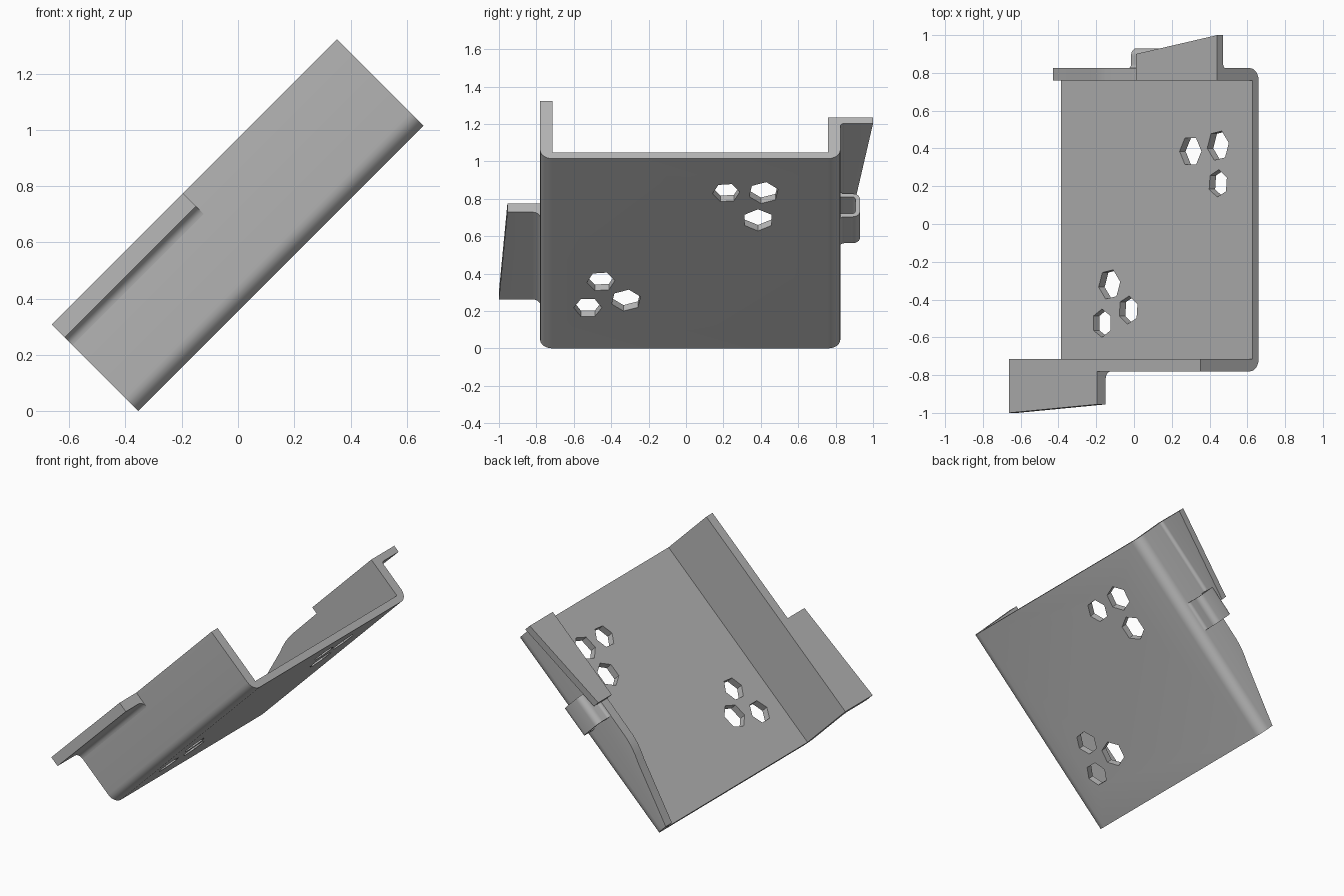
import bpy
import bmesh
from math import cos, sin, radians, pi
from mathutils import Matrix

default = bpy.data.objects.get("Cube")
if default:
    bpy.data.objects.remove(default)

# The bracket is built flat (x along, y across, z up), then tilted 45 degrees
TILT = Matrix.Translation((-0.355, 0, 0)) @ Matrix.Rotation(radians(-45), 4, 'Y')
LENGTH = 1.435
PLATE, WALL = 0.045, 0.065
FRONT, BACK = -0.78, 0.825
FRONT_TOP, BACK_TOP = 0.435, 0.31

grey = bpy.data.materials.new("metal grey")
grey.use_nodes = True
colour = (0.47, 0.47, 0.47, 1)
grey.diffuse_color = colour
grey.node_tree.nodes["Principled BSDF"].inputs["Base Color"].default_value = colour


def arc(cx, cy, r, start, end, steps=6):
    angles = [radians(start + (end - start) * i / steps) for i in range(steps + 1)]
    return [(cx + r * cos(a), cy + r * sin(a)) for a in angles]


def add_prism(bm, points, axis, low, high):
    """Extrude a 2D outline along one axis."""
    def place(p, d):
        return {'X': (d, p[0], p[1]), 'Y': (p[0], d, p[1]), 'Z': (p[0], p[1], d)}[axis]
    a = [bm.verts.new(place(p, low)) for p in points]
    b = [bm.verts.new(place(p, high)) for p in points]
    bm.faces.new(a)
    bm.faces.new(b[::-1])
    n = len(points)
    for i in range(n):
        j = (i + 1) % n
        bm.faces.new((a[j], a[i], b[i], b[j]))


def finish(name, bm):
    bmesh.ops.recalc_face_normals(bm, faces=bm.faces)
    mesh = bpy.data.meshes.new(name)
    bm.to_mesh(mesh)
    bm.free()
    mesh.materials.append(grey)
    obj = bpy.data.objects.new(name, mesh)
    obj.matrix_world = TILT
    bpy.context.collection.objects.link(obj)
    return obj


def activate(obj):
    bpy.ops.object.select_all(action='DESELECT')
    obj.select_set(True)
    bpy.context.view_layer.objects.active = obj


def cut(obj, cutter):
    cutter.hide_render = True
    bpy.context.view_layer.update()
    mod = obj.modifiers.new("cut", 'BOOLEAN')
    mod.operation = 'DIFFERENCE'
    mod.solver = 'EXACT'
    mod.object = cutter
    activate(obj)
    bpy.ops.object.modifier_apply(modifier=mod.name)
    bpy.data.objects.remove(cutter)


# Folded channel: base plate with a tall front wall and a lower back wall
R = 0.065
section = [(FRONT, FRONT_TOP)]
section += arc(FRONT + R, R, R, 180, 270)
section += arc(BACK - R, R, R, 270, 360)
section += [(BACK, BACK_TOP), (BACK - WALL, BACK_TOP), (BACK - WALL, PLATE),
            (FRONT + WALL, PLATE), (FRONT + WALL, FRONT_TOP)]
bm = bmesh.new()
add_prism(bm, section, 'X', 0, LENGTH)
channel = finish("channel", bm)

# Sloping shoulder of the back wall
FLANGE_START = 0.826
shoulder = [(-0.1, 0.076), (0, 0.106), (0.40, 0.222), (0.45, 0.24), (0.50, 0.254),
            (0.56, 0.262), (FLANGE_START, 0.265), (FLANGE_START, 0.5), (-0.1, 0.5)]
bm = bmesh.new()
add_prism(bm, shoulder, 'Y', 0.7, 0.9)
cut(channel, finish("shoulder_cutter", bm))

# Two clusters of hexagonal holes: along, across, radius, turn
holes = [(0.97, 0.385, 0.082, 0), (1.176, 0.415, 0.082, 10), (1.176, 0.215, 0.073, 25),
         (0.363, -0.32, 0.082, 10), (0.505, -0.455, 0.075, 25), (0.307, -0.525, 0.075, 30)]
bm = bmesh.new()
for u, v, r, turn in holes:
    add_prism(bm, arc(u, v, r, turn, turn + 300, 5), 'Z', -0.1, 0.15)
cut(channel, finish("hole_cutter", bm))


def flange(name, root, side, tip, top, thick, r, start, end, tip_end):
    """Outward lip with a rounded root; its tip tapers along the length."""
    under = top - thick
    root_arc = [(root + side * (r - r * cos(a)), under - r + r * sin(a))
                for a in (pi / 2 * (1 - i / 6) for i in range(7))]
    bm = bmesh.new()
    add_prism(bm, [(root, top), (tip, top), (tip, under)] + root_arc, 'X', start, end)
    for v in bm.verts:
        if abs(v.co.y - tip) < 1e-4 and abs(v.co.x - end) < 1e-4:
            v.co.y = tip_end
    return finish(name, bm)


parts = [channel]
parts.append(flange("front_flange", FRONT, -1, -1.0, FRONT_TOP, 0.065, 0.04,
                    0, 0.66, -0.955))
parts.append(flange("back_flange", BACK, 1, 0.9, BACK_TOP, PLATE, 0.02,
                    FLANGE_START, LENGTH, 1.0))

# Hollow strap loop on the outside of the back wall
LOW, HIGH, OUT, T, C = 0.07, 0.245, 0.93, 0.025, 0.04
strap = arc(BACK + 0.02, HIGH + 0.02, 0.02, 180, 270, 4)
strap += arc(OUT - C, HIGH - C, C, 90, 0)
strap += arc(OUT - C, LOW + C, C, 0, -90)
strap += arc(BACK + 0.02, LOW - 0.02, 0.02, 90, 180, 4)
strap += [(BACK, LOW + T)]
strap += arc(OUT - C, LOW + C, C - T, -90, 0)
strap += arc(OUT - C, HIGH - C, C - T, 0, 90)
strap += [(BACK, HIGH - T)]
bm = bmesh.new()
add_prism(bm, strap, 'X', 0.725, 0.925)
parts.append(finish("strap_loop", bm))

# Smooth bends, sharp edges elsewhere
for part in parts:
    activate(part)
    bpy.ops.object.shade_smooth_by_angle()
